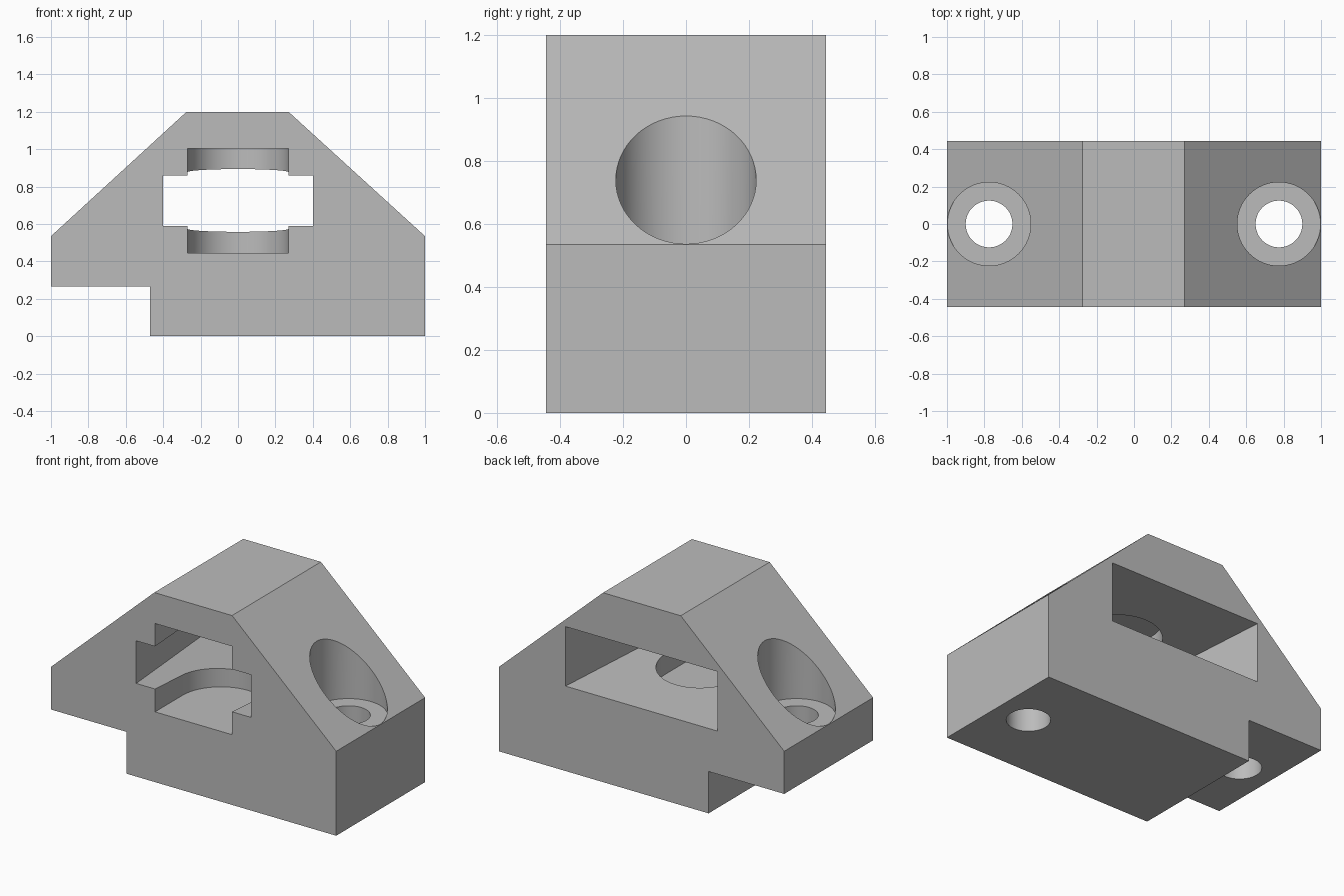
import bpy
import bmesh
import math

cube = bpy.data.objects.get("Cube")
if cube:
    bpy.data.objects.remove(cube, do_unlink=True)

HALF_DEPTH = 0.445
SHOULDER = 0.535    # height of the upright ends and the counterbore floors

grey = bpy.data.materials.new("light grey")
grey.use_nodes = True
colour = (0.5, 0.5, 0.5, 1)
grey.diffuse_color = colour
grey.node_tree.nodes["Principled BSDF"].inputs["Base Color"].default_value = colour


def loft(name, rings):
    """Closed solid through matching rings of points."""
    bm = bmesh.new()
    loops = [[bm.verts.new(p) for p in ring] for ring in rings]
    count = len(loops[0])
    for a, b in zip(loops, loops[1:]):
        for i in range(count):
            j = (i + 1) % count
            bm.faces.new((a[i], a[j], b[j], b[i]))
    bm.faces.new(loops[0])
    bm.faces.new(loops[-1])
    bmesh.ops.recalc_face_normals(bm, faces=bm.faces)
    mesh = bpy.data.meshes.new(name)
    bm.to_mesh(mesh)
    bm.free()
    mesh.materials.append(grey)
    obj = bpy.data.objects.new(name, mesh)
    bpy.context.collection.objects.link(obj)
    return obj


def vertical_prism(name, outline, low, high):
    return loft(name, [[(x, y, z) for x, y in outline] for z in (low, high)])


def arc(cx, cy, radius, start, end, steps):
    angles = [math.radians(start + (end - start) * i / steps) for i in range(steps + 1)]
    return [(cx + radius * math.cos(a), cy + radius * math.sin(a)) for a in angles]


def slot_ring(y, half_width, low, high):
    return [(-half_width, y, low), (half_width, y, low),
            (half_width, y, high), (-half_width, y, high)]


# Body: stepped base with sloping shoulders
profile = [(-0.47, 0), (1, 0), (1, SHOULDER), (0.27, 1.2), (-0.275, 1.2),
           (-1, SHOULDER), (-1, 0.265), (-0.47, 0.265)]
body = loft("mount_block", [[(x, y, z) for x, z in profile]
                            for y in (-HALF_DEPTH, HALF_DEPTH)])

cutters = []

# Window flaring from the front to the back, run slightly past both faces
front_y, back_y, over = -HALF_DEPTH, HALF_DEPTH, 0.05
rings = []
for y in (front_y - over, back_y + over):
    t = (y - front_y) / (back_y - front_y)
    rings.append(slot_ring(y, 0.402 + 0.131 * t, 0.59 - 0.052 * t, 0.86 + 0.055 * t))
cutters.append(loft("window_cutter", rings))

# Round-ended pocket opening at the front
pocket = [(-0.27, -0.6), (0.27, -0.6)] + arc(0, -0.17, 0.27, 0, 180, 40)
cutters.append(vertical_prism("pocket_cutter", pocket, 0.445, 1.005))

# Screw holes with counterbores in both shoulders
for side, x in (("left", 0.775), ("right", -0.775)):
    bore = arc(x, 0, 0.223, 0, 360, 64)[:-1]
    hole = arc(x, 0, 0.125, 0, 360, 48)[:-1]
    cutters.append(vertical_prism(side + "_counterbore_cutter", bore, SHOULDER, 1.4))
    cutters.append(vertical_prism(side + "_hole_cutter", hole, -0.1, 0.7))

for cutter in cutters:
    cutter.hide_render = True
    cut = body.modifiers.new(cutter.name, "BOOLEAN")
    cut.operation = "DIFFERENCE"
    cut.solver = "EXACT"
    cut.object = cutter

# Apply the cuts, then remove the cutters
bpy.context.view_layer.update()
evaluated = body.evaluated_get(bpy.context.evaluated_depsgraph_get())
finished = bpy.data.meshes.new_from_object(evaluated)
body.modifiers.clear()
body.data = finished
for cutter in cutters:
    bpy.data.objects.remove(cutter, do_unlink=True)

# Smooth the bores while keeping edges crisp
bpy.ops.object.select_all(action="DESELECT")
body.select_set(True)
bpy.context.view_layer.objects.active = body
bpy.ops.object.shade_smooth_by_angle(angle=math.radians(25))
